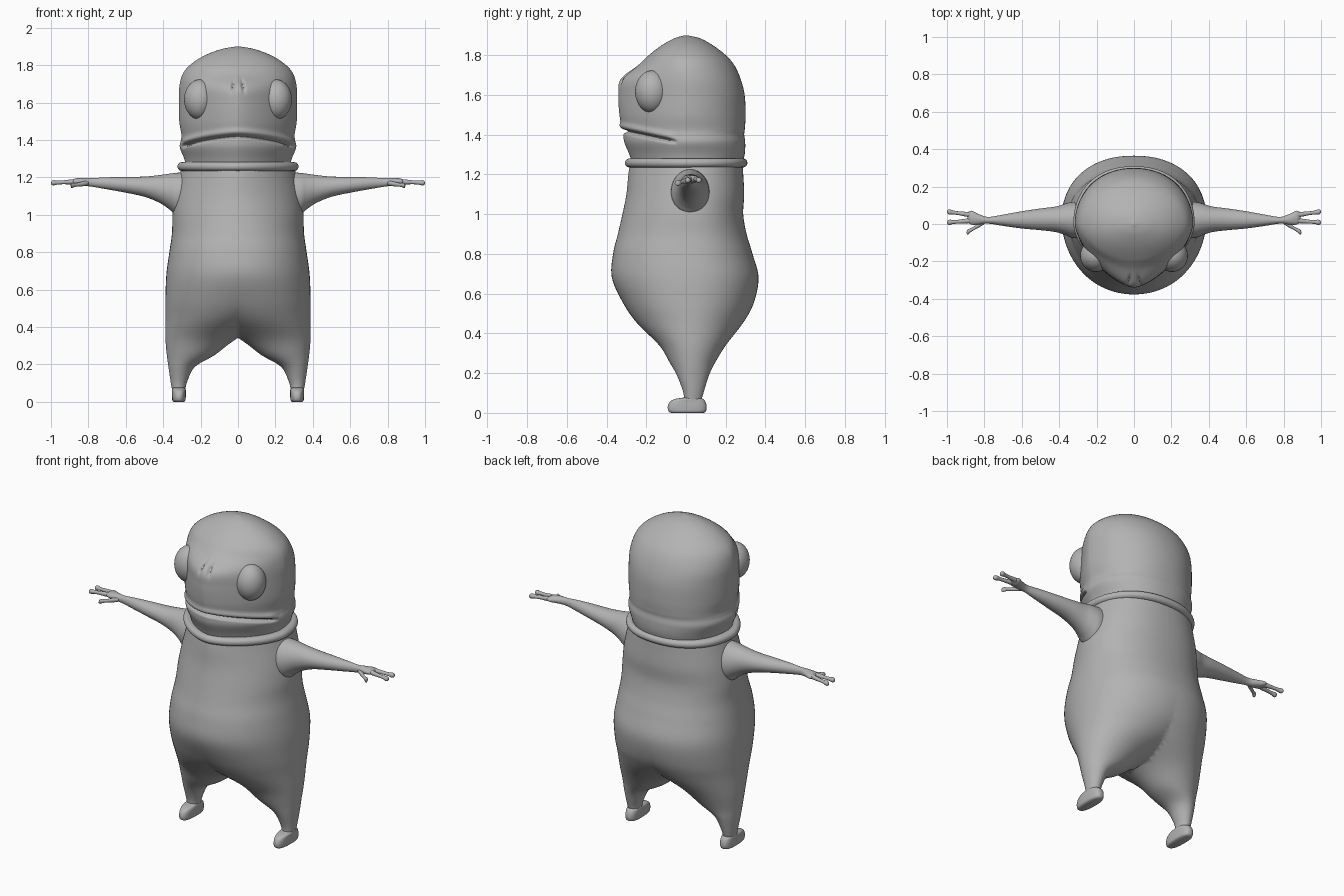
import bpy, bmesh, math
from mathutils import Vector

if "Cube" in bpy.data.objects:
    bpy.data.objects.remove(bpy.data.objects["Cube"])

grey = bpy.data.materials.new("clay grey")
grey.diffuse_color = (0.45, 0.45, 0.45, 1)
grey.use_nodes = True
grey.node_tree.nodes["Principled BSDF"].inputs["Base Color"].default_value = grey.diffuse_color


def smooth_rows(rows, steps):
    """Catmull-Rom interpolation of key rows."""
    out = []
    for i in range(len(rows) - 1):
        a, b, c, d = (rows[max(i - 1, 0)], rows[i], rows[i + 1],
                      rows[min(i + 2, len(rows) - 1)])
        for k in range(steps):
            t = k / steps
            out.append([0.5 * (2 * q + (r - p) * t + (2 * p - 5 * q + 4 * r - s) * t * t
                               + (3 * q - p - 3 * r + s) * t ** 3)
                        for p, q, r, s in zip(a, b, c, d)])
    out.append(list(rows[-1]))
    return out


def power(v, e):
    return math.copysign(abs(v) ** e, v)


def section(row, yc, n):
    """Horizontal ring: z, centre x, half width, front y, back y, front/back exponents."""
    z, cx, rx, yf, yb, pf, pb = row
    ring = []
    for i in range(n):
        a = 2 * math.pi * i / n
        c, s = math.cos(a), math.sin(a)
        p = pf if s < 0 else pb
        ry = yc - yf if s < 0 else yb - yc
        ring.append(Vector((cx + rx * power(c, 2 / p), yc + ry * power(s, 2 / p), z)))
    return ring


def cross(row, n):
    """Ring across the x axis: x, centre z, half height, centre y, half depth."""
    x, zc, rz, yc, ry = row
    return [Vector((x, yc + ry * math.cos(2 * math.pi * i / n),
                    zc + rz * math.sin(2 * math.pi * i / n))) for i in range(n)]


def loft(name, rings, mirror=False, halve=False):
    bm = bmesh.new()
    vs = [[bm.verts.new(p) for p in r] for r in rings]
    n = len(vs[0])
    for a, b in zip(vs, vs[1:]):
        for i in range(n):
            j = (i + 1) % n
            bm.faces.new((a[i], a[j], b[j], b[i]))
    bm.faces.new(vs[0])
    bm.faces.new(vs[-1])
    bmesh.ops.recalc_face_normals(bm, faces=bm.faces[:])
    if halve:
        bmesh.ops.bisect_plane(bm, geom=bm.verts[:] + bm.edges[:] + bm.faces[:],
                               plane_co=(0, 0, 0), plane_no=(1, 0, 0), clear_inner=True)
    return finish(name, bm, mirror)


def finish(name, bm, mirror):
    me = bpy.data.meshes.new(name)
    bm.to_mesh(me)
    bm.free()
    me.materials.append(grey)
    ob = bpy.data.objects.new(name, me)
    bpy.context.collection.objects.link(ob)
    if mirror:
        ob.modifiers.new("mirror", 'MIRROR')
    bpy.ops.object.select_all(action='DESELECT')
    ob.select_set(True)
    bpy.context.view_layer.objects.active = ob
    bpy.ops.object.shade_smooth_by_angle(angle=math.radians(60))
    return ob


# Torso running into both legs: lofted on one side, cut at the middle and mirrored
body = [
    (1.26, 0, .300, -.280, .285, 1.7, 2.2),
    (1.20, 0, .315, -.290, .288, 1.7, 2.2),
    (1.10, 0, .337, -.300, .293, 1.8, 2.2),
    (1.00, 0, .350, -.320, .288, 1.9, 2.2),
    (.90, 0, .353, -.343, .305, 2.0, 2.2),
    (.80, 0, .367, -.367, .335, 2.1, 2.2),
    (.68, 0, .383, -.373, .365, 2.1, 2.2),
    (.55, .03, .358, -.315, .340, 2.1, 2.1),
    (.45, .09, .298, -.245, .285, 2, 2),
    (.34, .195, .193, -.135, .200, 2, 2),
    (.25, .2525, .128, -.080, .145, 2, 2),
    (.187, .301, .071, -.045, .115, 2, 2),
    (.107, .316, .044, -.015, .090, 2, 2),
    (.055, .317, .034, -.008, .075, 2, 2),
]
loft("body_and_legs", [section(r, .03, 96) for r in smooth_rows(body, 6)], True, True)

# Feet
foot = [
    (.0, .316, .028, -.075, .088, 2.6, 2.6),
    (.008, .316, .035, -.088, .100, 2.6, 2.6),
    (.030, .316, .037, -.092, .104, 2.6, 2.6),
    (.055, .316, .037, -.082, .098, 2.6, 2.6),
    (.070, .317, .036, -.055, .085, 2.4, 2.4),
    (.077, .317, .026, -.010, .060, 2, 2),
]
loft("foot", [section(r, .02, 40) for r in smooth_rows(foot, 4)], True)

# Head with beak ridge
head = [
    (1.23, 0, .270, -.260, .275, 1.6, 2.2),
    (1.30, 0, .288, -.285, .295, 1.6, 2.2),
    (1.36, 0, .311, -.310, .298, 1.6, 2.2),
    (1.40, 0, .305, -.315, .293, 1.6, 2.2),
    (1.43, 0, .303, -.320, .296, 1.6, 2.2),
    (1.50, 0, .314, -.335, .300, 1.55, 2.1),
    (1.60, 0, .316, -.340, .295, 1.5, 2.1),
    (1.68, 0, .314, -.328, .275, 1.5, 2.1),
    (1.75, 0, .297, -.240, .243, 1.7, 2),
    (1.80, 0, .257, -.187, .200, 1.9, 2),
    (1.85, 0, .182, -.122, .135, 2, 2),
    (1.885, 0, .090, -.058, .070, 2, 2),
    (1.90, 0, .006, -.005, .006, 2, 2),
]


def carve(p):
    """Press the mouth line and the nostril slits into the head."""
    if p.y < 0:
        t = (p.y + .34) / .3
        d = p.z - (1.422 - .06 * max(t, 0))
        fade = min(1, max(0, (1 - t) * 6))
        push = (.025 * math.exp(-(d / .009) ** 2)
                - .010 * math.exp(-((d - .025) / .016) ** 2)) * fade
        p.x *= 1 - push / .3
        p.y *= 1 - push / .3
        u = abs(p.x) - .027 - (1.69 - p.z) * .2
        p.y += .022 * math.exp(-(u / .008) ** 2 - ((p.z - 1.69) / .028) ** 2)
    return p


loft("head", [[carve(p) for p in section(r, 0, 256)] for r in smooth_rows(head, 12)])

# Collar roll around the neck
collar = []
for i in range(13):
    a = -math.pi / 2 + math.pi * i / 12
    o = .024 * math.cos(a)
    collar.append((1.258 + .023 * math.sin(a), 0, .300 + o, -.283 - o, .285 + o, 1.65, 2.2))
loft("collar", [section(r, 0, 96) for r in collar])

# Eyes
bm = bmesh.new()
bmesh.ops.create_uvsphere(bm, u_segments=40, v_segments=24, radius=1)
for v in bm.verts:
    v.co = Vector((.204 + .084 * v.co.x, -.170 + .086 * v.co.y, 1.616 + .107 * v.co.z))
finish("eye", bm, True)

# Arm flaring into the shoulder and ending in the palm
arm = [
    (.24, 1.105, .125, .020, .100),
    (.33, 1.112, .112, .022, .095),
    (.37, 1.125, .094, .025, .083),
    (.42, 1.138, .074, .025, .068),
    (.50, 1.150, .054, .025, .058),
    (.60, 1.160, .042, .022, .046),
    (.70, 1.168, .032, .020, .030),
    (.78, 1.173, .023, .020, .018),
    (.83, 1.176, .021, .025, .028),
    (.87, 1.177, .017, .034, .037),
    (.89, 1.176, .006, .036, .024),
]
loft("arm", [cross(r, 40) for r in smooth_rows(arm, 5)], True)

# Fingers and thumb with rounded tips: start, end as (x, y, z)
digits = {
    "outer_finger": ((.845, .045, 1.178), (1.0, .066, 1.170)),
    "inner_finger": ((.845, .020, 1.178), (1.0, .008, 1.170)),
    "thumb": ((.800, .012, 1.170), (.895, -.047, 1.155)),
}
profile = [(0, .012), (.3, .013), (.6, .010), (.8, .011), (.9, .014), (.97, .011), (1, .002)]
for name, (a, b) in digits.items():
    a, b = Vector(a), Vector(b)
    rows = []
    for t, r in profile:
        p = a.lerp(b, t)
        rows.append((p.x, p.z, r, p.y, r))
    loft(name, [cross(r, 16) for r in smooth_rows(rows, 3)], True)
